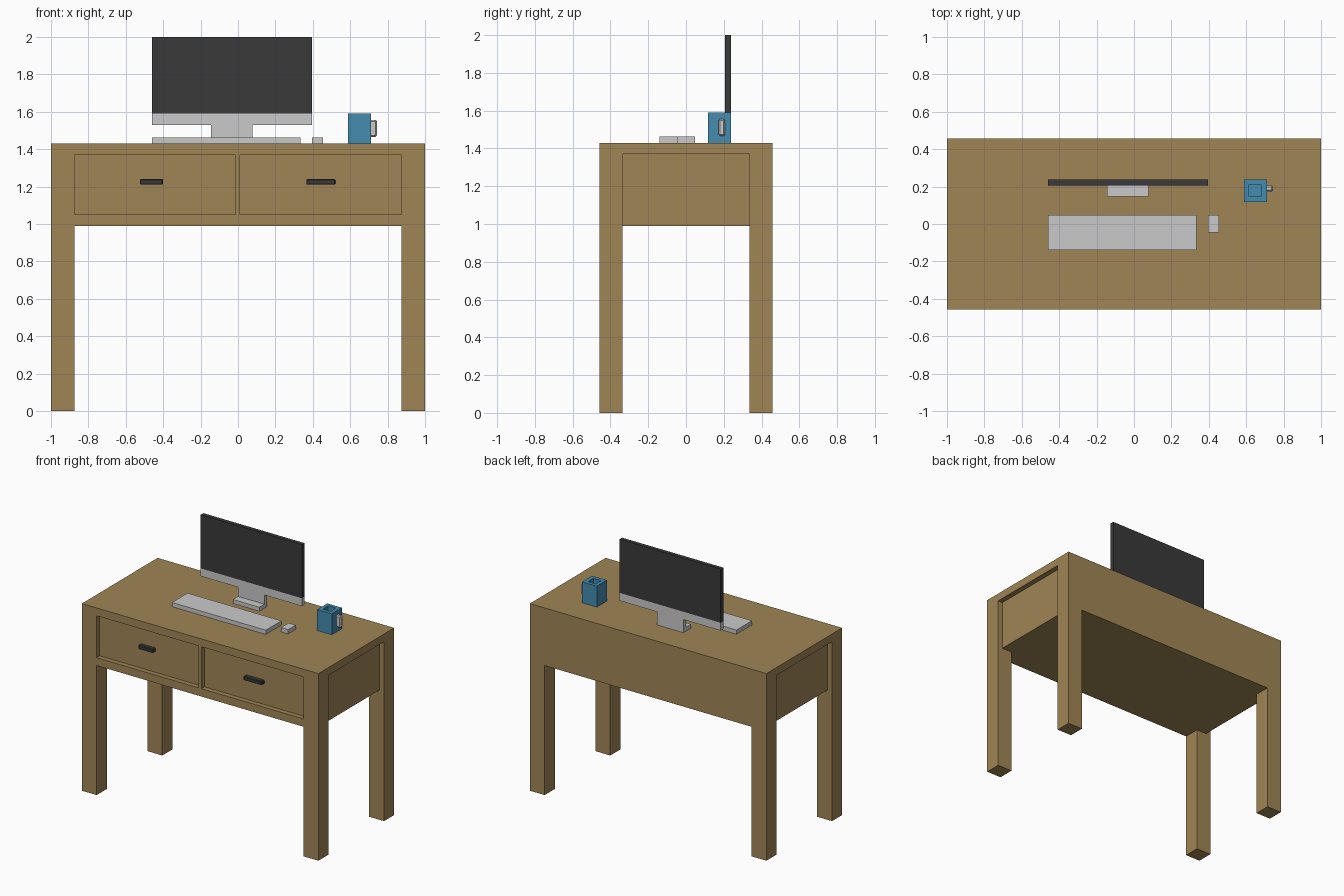
import bpy, bmesh

if "Cube" in bpy.data.objects:
    bpy.data.objects.remove(bpy.data.objects["Cube"])


def material(name, rgb):
    m = bpy.data.materials.new(name)
    m.diffuse_color = (*rgb, 1)
    m.use_nodes = True
    m.node_tree.nodes["Principled BSDF"].inputs["Base Color"].default_value = m.diffuse_color
    return m


WOOD = material("oak wood", (0.352, 0.235, 0.092))
DARK = material("charcoal", (0.042, 0.042, 0.042))
GREY = material("light grey", (0.59, 0.59, 0.59))
BLUE = material("mug blue", (0.058, 0.265, 0.434))


def box(name, mat, x, y, z, chamfer=0.0):
    """Axis-aligned box from (min, max) ranges, optionally chamfered."""
    bm = bmesh.new()
    bmesh.ops.create_cube(bm, size=1)
    for v in bm.verts:
        for i, (lo, hi) in enumerate((x, y, z)):
            v.co[i] = hi if v.co[i] > 0 else lo
    if chamfer:
        bmesh.ops.bevel(bm, geom=bm.edges[:], offset=chamfer, segments=1,
                        affect='EDGES')
    me = bpy.data.meshes.new(name)
    bm.to_mesh(me)
    bm.free()
    me.materials.append(mat)
    ob = bpy.data.objects.new(name, me)
    bpy.context.collection.objects.link(ob)
    return ob


def cut(ob, x, y, z):
    """Subtract a box from an object."""
    cutter = box("cutter", ob.data.materials[0], x, y, z)
    cutter.hide_render = True
    mod = ob.modifiers.new("cut", 'BOOLEAN')
    mod.operation, mod.solver, mod.object = 'DIFFERENCE', 'EXACT', cutter
    bpy.context.view_layer.objects.active = ob
    bpy.ops.object.modifier_apply(modifier=mod.name)
    bpy.data.objects.remove(cutter)


# Desk carved from one block: openings between the legs, then panel recesses
desk = box("desk_frame", WOOD, (-1, 1), (-0.457, 0.457), (0, 1.43))
cut(desk, (-0.875, 0.875), (-2, 2), (-1, 0.99))
cut(desk, (-2, 2), (-0.335, 0.335), (-1, 0.99))
for lo, hi in ((-2, -0.96), (0.96, 2)):
    cut(desk, (lo, hi), (-0.335, 0.335), (0.5, 1.37))

# Drawers set back in the front, with dark pulls
for side, x, pull in (("left", (-0.875, -0.014), (-0.525, -0.4)),
                      ("right", (0.011, 0.873), (0.365, 0.52))):
    cut(desk, x, (-1, -0.38), (1.05, 1.37))
    box(side + "_drawer", WOOD, x, (-0.42, -0.38), (1.05, 1.37))
    box(side + "_drawer_pull", DARK, pull, (-0.457, -0.42), (1.21, 1.24), 0.005)

# Monitor on its L-shaped stand
box("monitor_screen", DARK, (-0.46, 0.395), (0.207, 0.238), (1.59, 2.0))
box("monitor_chin", GREY, (-0.46, 0.395), (0.207, 0.238), (1.53, 1.59))
box("stand_neck", GREY, (-0.145, 0.078), (0.207, 0.238), (1.43, 1.53))
box("stand_foot", GREY, (-0.145, 0.078), (0.146, 0.207), (1.43, 1.46))

# Keyboard and mouse
box("keyboard", GREY, (-0.46, 0.333), (-0.14, 0.048), (1.43, 1.462))
box("mouse", GREY, (0.395, 0.455), (-0.045, 0.048), (1.43, 1.462))

# Mug with a square well and a side handle
mug = box("mug", BLUE, (0.587, 0.711), (0.117, 0.239), (1.43, 1.59))
cut(mug, (0.615, 0.68), (0.146, 0.211), (1.46, 2))
box("mug_handle", GREY, (0.7, 0.743), (0.173, 0.206), (1.465, 1.557), 0.008)
